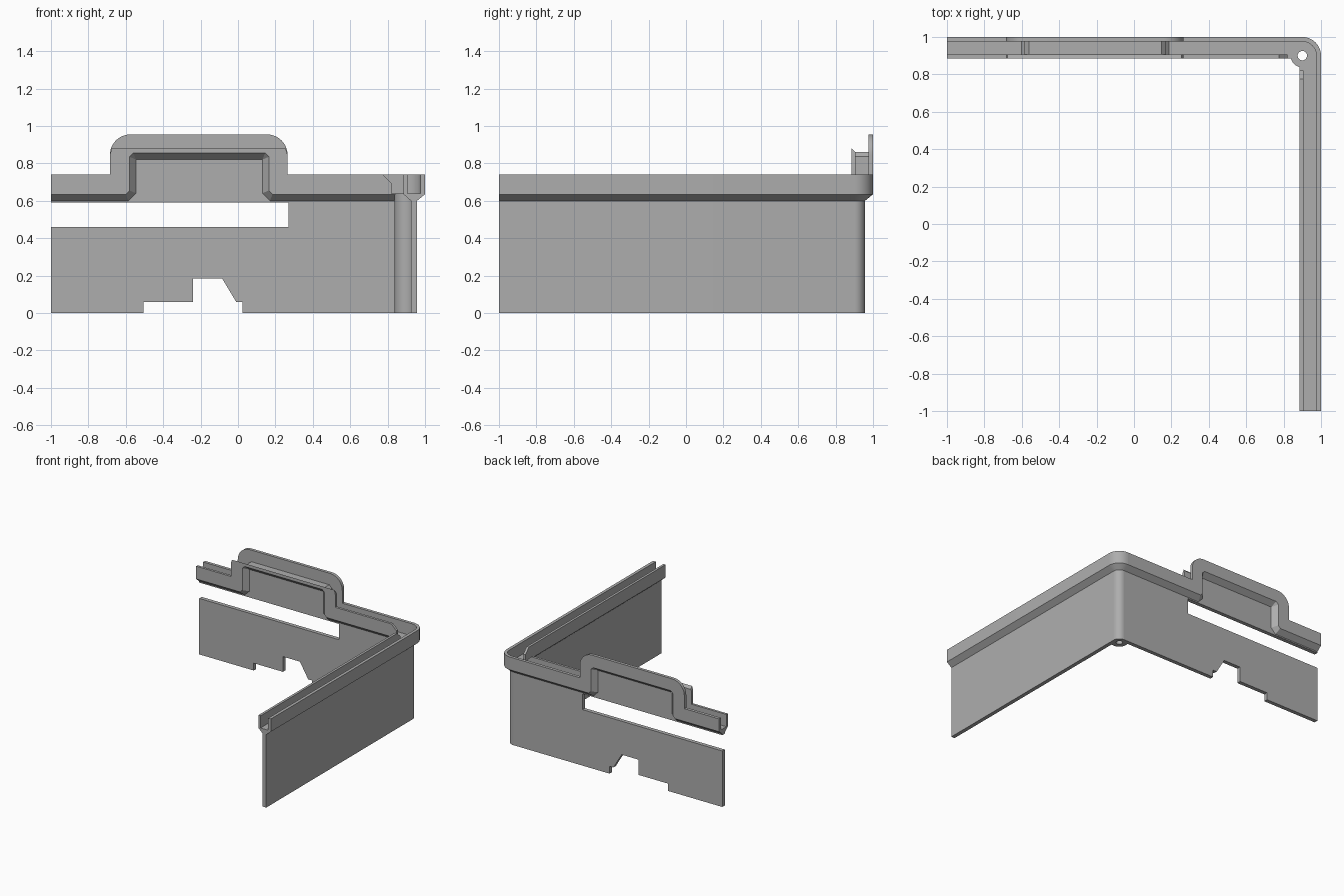
import bpy, bmesh, math
from mathutils import Vector

cube = bpy.data.objects.get("Cube")
if cube:
    bpy.data.objects.remove(cube)

grey = bpy.data.materials.new("plain_grey")
grey.use_nodes = True
colour = (0.42, 0.42, 0.42, 1)
grey.diffuse_color = colour
grey.node_tree.nodes["Principled BSDF"].inputs["Base Color"].default_value = colour


def finish(name, bm):
    bmesh.ops.recalc_face_normals(bm, faces=bm.faces)
    mesh = bpy.data.meshes.new(name)
    bm.to_mesh(mesh)
    bm.free()
    ob = bpy.data.objects.new(name, mesh)
    bpy.context.collection.objects.link(ob)
    mesh.materials.append(grey)
    bpy.ops.object.select_all(action='DESELECT')
    ob.select_set(True)
    bpy.context.view_layer.objects.active = ob
    bpy.ops.object.shade_smooth_by_angle(angle=math.radians(30))
    return ob


def loft(name, rings, closed=False):
    """Bridge rings of points; cap both ends unless closed."""
    bm = bmesh.new()
    vs = [[bm.verts.new(p) for p in ring] for ring in rings]
    n = len(vs[0])
    pairs = list(zip(vs, vs[1:])) + ([(vs[-1], vs[0])] if closed else [])
    for a, b in pairs:
        for i in range(n):
            j = (i + 1) % n
            bm.faces.new((a[i], a[j], b[j], b[i]))
    if not closed:
        bm.faces.new(vs[0])
        bm.faces.new(vs[-1])
    return finish(name, bm)


def extrude(name, outline, axis, lo, hi):
    """Extrude a 2D outline along the given axis."""
    def place(p, d):
        q = list(p)
        q.insert(axis, d)
        return q
    return loft(name, [[place(p, d) for p in outline] for d in (lo, hi)])


def arc(cx, cy, r, start, end, n=10):
    angles = [math.radians(start + (end - start) * i / n) for i in range(n + 1)]
    return [(cx + r * math.cos(a), cy + r * math.sin(a)) for a in angles]


C = 0.9                      # corner centre in x and y
IN, OUT = 0.925, 0.957       # wall faces
TIP, FLOOR, RIM = 0.635, 0.64, 0.74
L, R, TOP = -0.58, 0.165, 0.855   # raised part of the channel
k = 0.02                     # corner cut of the raised part

# Path of the channel along the back, rising over the raised part
path = [(-1, TIP), (L - k, TIP), (L, TIP + k), (L, TOP - k), (L + k, TOP),
        (R - k, TOP), (R, TOP - k), (R, TIP + k), (R + k, TIP)]

# Back wall with slot, lower notch and raised panel
extrude("back_wall", [
    (-1, 0), (-0.505, 0), (-0.505, 0.06), (-0.24, 0.06), (-0.24, 0.185),
    (-0.085, 0.185), (-0.01, 0.06), (0.025, 0.06), (0.025, 0), (C, 0),
    (C, 0.62), (R, 0.62), (R, TOP - k), (R - k, TOP), (L + k, TOP),
    (L, TOP - k), (L, 0.62), (-1, 0.62), (-1, 0.59), (0.27, 0.59),
    (0.27, 0.46), (-1, 0.46)], 1, IN, OUT)

# Right wall with the rounded corner
extrude("right_wall", [(IN, -1), (OUT, -1)] + arc(C, C, OUT - C, 0, 90)
        + arc(C, C, IN - C, 90, 0), 2, 0, 0.62)

# Channel floor with chamfered underside: section as (sideways, up)
section = [(-0.015, 0), (0.025, -0.035), (0.057, -0.035), (0.1, 0),
           (0.1, 0.005), (-0.015, 0.005)]
corner_section = [(0.025, -0.035), (0.057, -0.035), (0.1, 0),
                  (0.1, 0.005), (0.025, 0.005)]


def ring(pos, side, up, sec):
    return [Vector(pos) + Vector(side) * s + Vector(up) * u for s, u in sec]


joint = 0.87
pts = [Vector(p) for p in path + [(joint, TIP)]]
normals = []
for a, b in zip(pts, pts[1:]):
    d = (b - a).normalized()
    normals.append(Vector((-d.y, d.x)))
rings = []
for i, p in enumerate(pts):
    n1, n2 = normals[max(i - 1, 0)], normals[min(i, len(normals) - 1)]
    m = (n1 + n2) / (1 + n1.dot(n2))
    rings.append(ring((p.x, C, p.y), (0, 1, 0), (m.x, 0, m.y), section))
loft("back_channel_floor", rings)

up = (0, 0, 1)
loft("right_channel_floor",
     [ring((C, y, TIP), (1, 0, 0), up, section) for y in (joint, -1)])
turn = [ring((joint, C, TIP), (0, 1, 0), up, corner_section)]
turn += [ring((C, C, TIP), (x, y, 0), up, corner_section)
         for x, y in arc(0, 0, 1, 90, 0)]
turn.append(ring((C, joint, TIP), (1, 0, 0), up, corner_section))
loft("corner_channel_floor", turn)

# Outer lip: back plate with rounded raised part, then corner and right side
HL, HR, HT, HRAD = -0.685, 0.265, 0.955, 0.11
extrude("back_outer_lip", path + [(C, TIP), (C, RIM), (HR, RIM)]
        + arc(HR - HRAD, HT - HRAD, HRAD, 0, 90)
        + arc(HL + HRAD, HT - HRAD, HRAD, 90, 180)
        + [(HL, RIM), (-1, RIM)], 1, 0.975, 1)
extrude("right_outer_lip", [(0.975, -1), (1, -1)] + arc(C, C, 0.1, 0, 90)
        + arc(C, C, 0.075, 90, 0), 2, TIP, RIM)

# Inner lips, with sloped ends near the corner
slope_end = [(0.82, TIP), (0.82, 0.695), (0.775, RIM)]
crest = 0.88
lip = extrude("back_inner_lip", path + slope_end
              + [(HR, RIM), (HR, 0.845), (HR - 0.01, crest),
                 (HL + 0.01, crest), (HL, 0.845), (HL, RIM), (-1, RIM)],
              1, 0.885, 0.905)
for v in lip.data.vertices:      # bevel the crest down to the raised floor
    if v.co.z > crest - 0.001 and v.co.y > C:
        v.co.z = TOP + 0.005
extrude("right_inner_lip", [(-1, TIP)] + slope_end + [(-1, RIM)],
        0, 0.885, 0.905)

# Corner boss with a through hole
boss = []
for x, y in arc(0, 0, 1, 0, 360, 32)[:-1]:
    boss.append([(C + x * r, C + y * r, z) for r, z in
                 ((0.025, 0), (0.056 if x + y > 0 else 0.063, 0),
                  (0.056 if x + y > 0 else 0.063, FLOOR), (0.025, FLOOR))])
loft("corner_boss", boss, closed=True)
